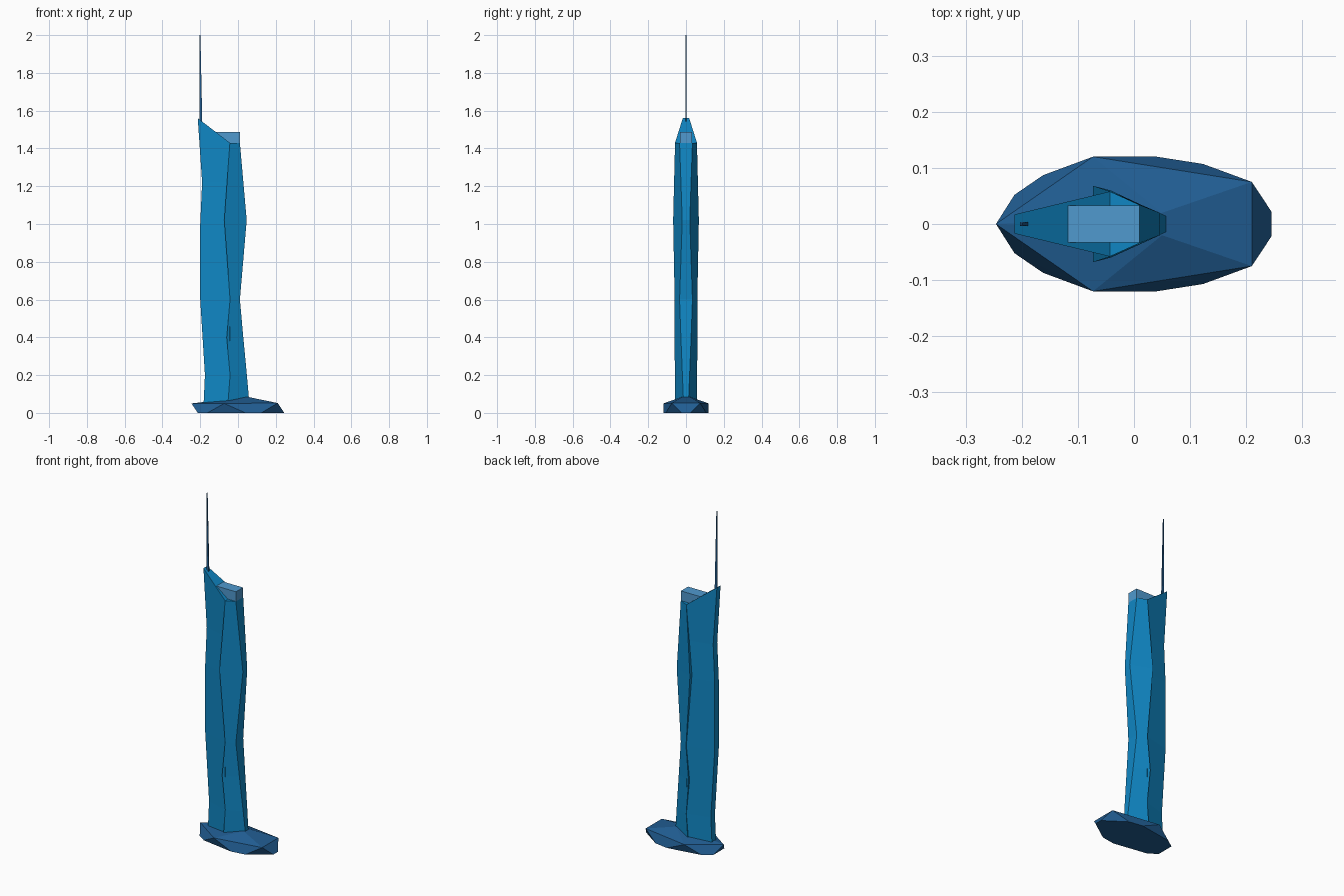
import bpy, bmesh

if "Cube" in bpy.data.objects:
    bpy.data.objects.remove(bpy.data.objects["Cube"])


def material(name, rgba):
    m = bpy.data.materials.new(name)
    m.diffuse_color = rgba
    m.use_nodes = True
    m.node_tree.nodes["Principled BSDF"].inputs["Base Color"].default_value = m.diffuse_color
    return m


TOWER = material("tower_blue", (0.005, 0.24, 0.55, 1))
DARK = material("deep_blue", (0.015, 0.11, 0.29, 1))
LIGHT = material("pale_glass", (0.08, 0.32, 0.62, 0.85))


def finish(bm, name, mat):
    bmesh.ops.recalc_face_normals(bm, faces=bm.faces)
    me = bpy.data.meshes.new(name)
    bm.to_mesh(me)
    bm.free()
    me.materials.append(mat)
    ob = bpy.data.objects.new(name, me)
    bpy.context.collection.objects.link(ob)
    return ob


def loft(name, rings, mat):
    bm = bmesh.new()
    loops = [[bm.verts.new(p) for p in r] for r in rings]
    n = len(loops[0])
    for a, b in zip(loops, loops[1:]):
        for i in range(n):
            j = (i + 1) % n
            bm.faces.new((a[i], a[j], b[j], b[i]))
    bm.faces.new(loops[0][::-1])
    bm.faces.new(loops[-1])
    return finish(bm, name, mat)


def trapezoid(x0, w0, z0, x1, w1, z1):
    # symmetric four-sided section, x0 end to x1 end
    return [(x0, -w0, z0), (x1, -w1, z1), (x1, w1, z1), (x0, w0, z0)]


# rear wedge of the tower: wavy outer edge, sloped roof
rear = [(-0.183, 0.03), (-0.175, 0.2), (-0.2, 0.6), (-0.2, 1.0), (-0.19, 1.22)]
rings = [trapezoid(x, 0.019, z, -0.043, 0.056, z) for x, z in rear]
rings.append(trapezoid(-0.213, 0.017, 1.56, -0.043, 0.058, 1.43))
loft("tower_rear_wedge", rings, TOWER)

# front wedge of the tower: z, rear x, rear half width, front x, front half width
front = [
    (0.03, -0.055, 0.060, 0.062, 0.012),
    (0.20, -0.042, 0.058, 0.047, 0.019),
    (0.40, -0.060, 0.062, 0.028, 0.027),
    (0.60, -0.042, 0.060, 0.010, 0.034),
    (1.02, -0.073, 0.068, 0.046, 0.020),
    (1.43, -0.043, 0.058, 0.010, 0.034),
]
loft("tower_front_wedge",
     [trapezoid(a, wa, z, b, wb, z) for z, a, wa, b, wb in front], TOWER)

# glass block on the roof
loft("roof_block", [trapezoid(-0.122, 0.033, z, 0.01, 0.033, z)
                    for z in (1.425, 1.487)], LIGHT)

# tapering antenna
loft("antenna", [trapezoid(-0.203, 0.004, 1.53, -0.189, 0.004, 1.53),
                 trapezoid(-0.203, 0.002, 2.0, -0.199, 0.002, 2.0)], DARK)

# faceted podium as a hull of a foot, a rim and a ridge
half = [
    (-0.213, 0.052, 0), (-0.162, 0.087, 0), (0.04, 0.12, 0),
    (0.123, 0.107, 0), (0.245, 0.022, 0),
    (-0.246, 0, 0.05), (-0.073, 0.12, 0.05), (0.21, 0.075, 0.052),
    (0.05, 0.02, 0.085),
]
bm = bmesh.new()
for x, y, z in half:
    for s in ((1, -1) if y else (1,)):
        bm.verts.new((x, s * y, z))
bmesh.ops.convex_hull(bm, input=bm.verts)
bmesh.ops.dissolve_limit(bm, angle_limit=0.01, verts=bm.verts, edges=bm.edges)
finish(bm, "podium", DARK)
